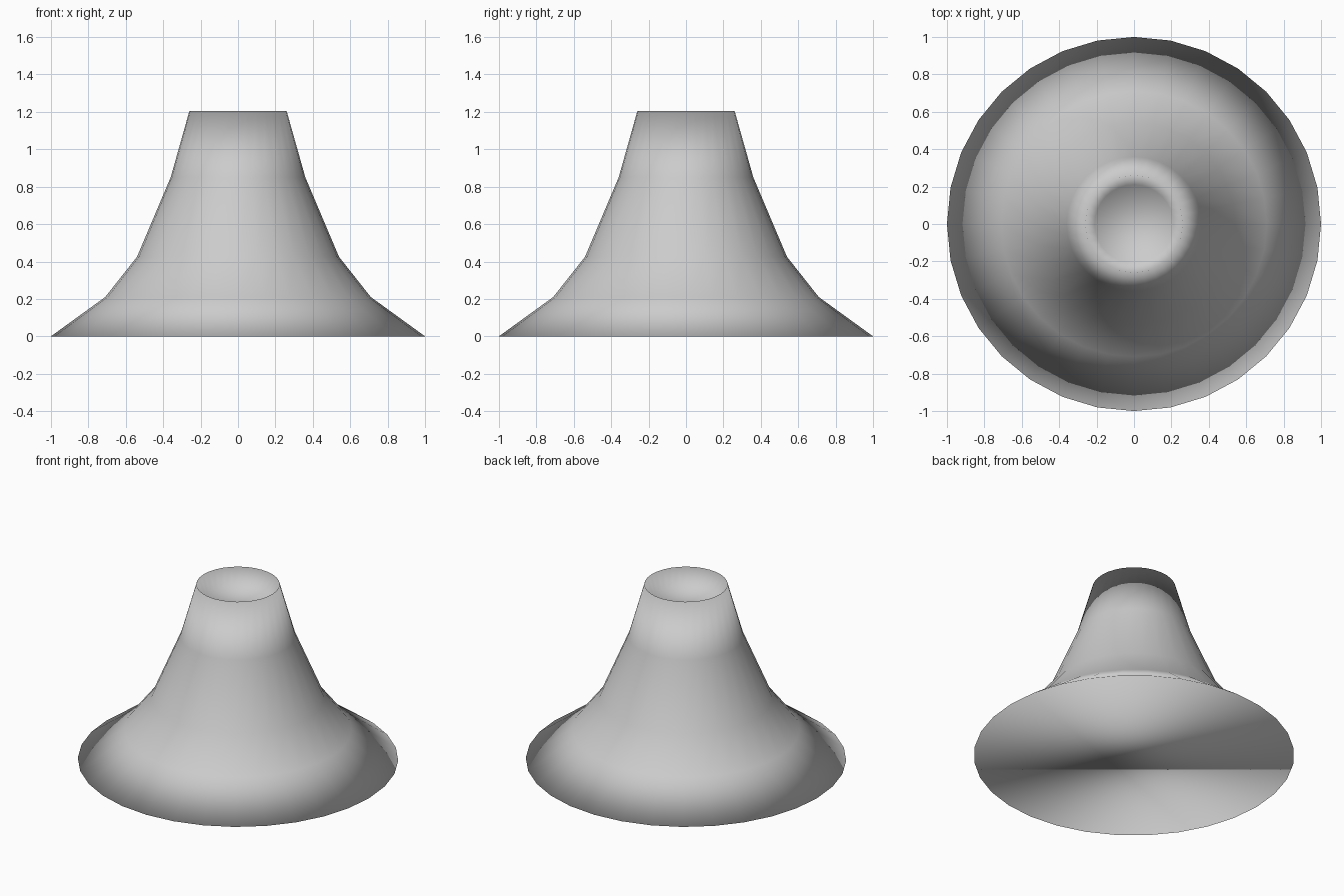
import bpy
import bmesh
from math import cos, sin, tau

cube = bpy.data.objects.get("Cube")
if cube:
    bpy.data.objects.remove(cube, do_unlink=True)

SIDES = 32

# Plain grey stone
stone = bpy.data.materials.new("grey_stone")
stone.use_nodes = True
grey = (0.6, 0.6, 0.6, 1)
stone.diffuse_color = grey
stone.node_tree.nodes["Principled BSDF"].inputs["Base Color"].default_value = grey

# Outer slope from the base to the rim, then down into the crater (radius, height)
profile = [(1.0, 0.0), (0.71, 0.21), (0.54, 0.425), (0.36, 0.85),
           (0.26, 1.205), (0.21, 1.09)]

bm = bmesh.new()
rings = [[bm.verts.new((r * cos(tau * i / SIDES), r * sin(tau * i / SIDES), z))
          for i in range(SIDES)] for r, z in profile]
for low, high in zip(rings, rings[1:]):
    for i in range(SIDES):
        j = (i + 1) % SIDES
        bm.faces.new((low[i], low[j], high[j], high[i]))

# Flat underside and crater floor
bm.faces.new(rings[0][::-1])
bm.faces.new(rings[-1])

# The whole surface is shaded smooth, caps included
for face in bm.faces:
    face.smooth = True

mesh = bpy.data.meshes.new("crater_mountain")
bm.to_mesh(mesh)
bm.free()
mesh.materials.append(stone)
mountain = bpy.data.objects.new("crater_mountain", mesh)
bpy.context.collection.objects.link(mountain)
